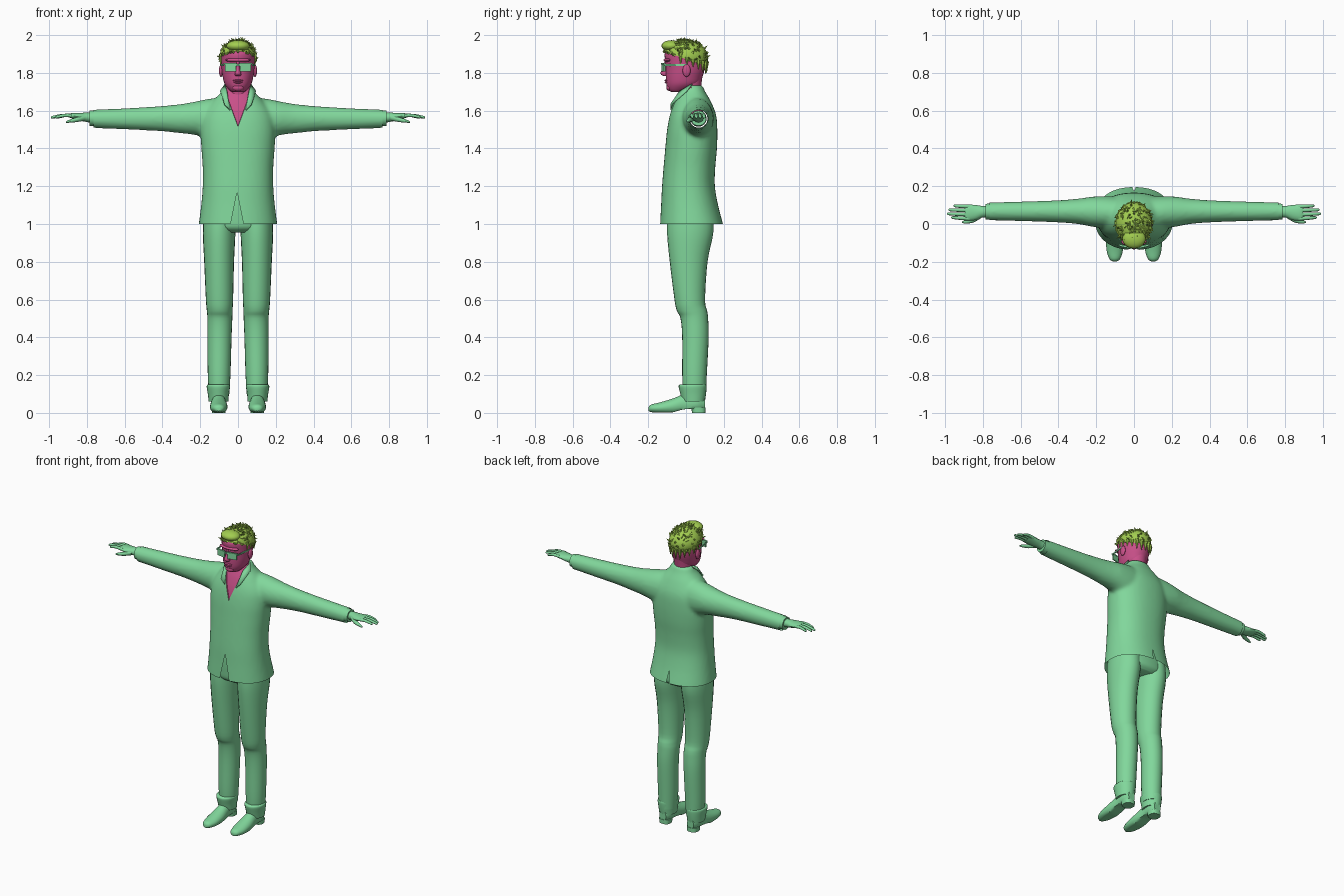
import bpy, bmesh, math, random
from mathutils import Vector, Matrix

if "Cube" in bpy.data.objects:
    bpy.data.objects.remove(bpy.data.objects["Cube"])

random.seed(4)


def material(name, rgb):
    m = bpy.data.materials.new(name)
    m.diffuse_color = (*rgb, 1)
    m.use_nodes = True
    m.node_tree.nodes["Principled BSDF"].inputs["Base Color"].default_value = m.diffuse_color
    return m


GREEN = material("suit green", (0.22, 0.68, 0.33))
PINK = material("skin pink", (0.58, 0.08, 0.25))
LIME = material("hair lime", (0.36, 0.61, 0.08))


def finish(name, bm, *mats):
    bmesh.ops.recalc_face_normals(bm, faces=bm.faces[:])
    me = bpy.data.meshes.new(name)
    bm.to_mesh(me)
    bm.free()
    ob = bpy.data.objects.new(name, me)
    for m in mats:
        me.materials.append(m)
    bpy.context.collection.objects.link(ob)
    return ob


def spline(rings, steps):
    # Catmull-Rom interpolation of the cross-section rows
    out = []
    for i in range(len(rings) - 1):
        p = [rings[max(0, min(len(rings) - 1, i + k))] for k in (-1, 0, 1, 2)]
        for s in range(steps):
            t = s / steps
            out.append([0.5 * (2 * b + (c - a) * t + (2 * a - 5 * b + 4 * c - d) * t * t
                               + (3 * b - a - 3 * c + d) * t ** 3)
                        for a, b, c, d in zip(*p)])
    return out + [list(rings[-1])]


def add_loft(bm, axis, rings, n=24, steps=4, power=2.0, side=1, floor=None):
    # row: position on axis, centre u, centre v, radius u, radius v
    loops = []
    for t, cu, cv, ru, rv in spline(rings, steps):
        loop = []
        for k in range(n):
            a = 2 * math.pi * k / n
            c, s = math.cos(a), math.sin(a)
            u = cu + max(ru, 0.001) * math.copysign(abs(c) ** (2 / power), c)
            v = cv + max(rv, 0.001) * math.copysign(abs(s) ** (2 / power), s)
            x, y, z = {"x": (t, u, v), "y": (u, t, v), "z": (u, v, t)}[axis]
            if floor:
                z = max(z, floor(y))
            loop.append(bm.verts.new((x * side, y, z)))
        loops.append(loop)
    for a, b in zip(loops, loops[1:]):
        for k in range(n):
            bm.faces.new((a[k], a[(k + 1) % n], b[(k + 1) % n], b[k]))
    bm.faces.new(loops[0][::-1])
    bm.faces.new(loops[-1])


def loft(name, axis, rings, mat, **kw):
    bm = bmesh.new()
    add_loft(bm, axis, rings, **kw)
    return finish(name, bm, mat)


def ball(name, centre, radii, mat):
    bm = bmesh.new()
    bmesh.ops.create_uvsphere(bm, u_segments=20, v_segments=12, radius=1,
                              matrix=Matrix.Translation(centre) @ Matrix.Diagonal((*radii, 1)))
    return finish(name, bm, mat)


def box(name, centre, size, mat, turn=0):
    bm = bmesh.new()
    bmesh.ops.create_cube(bm, size=1, matrix=Matrix.Translation(centre)
                          @ Matrix.Rotation(turn, 4, "Z") @ Matrix.Diagonal((*size, 1)))
    return finish(name, bm, mat)


def cut(bm, co, no, test=lambda c: True, **kw):
    faces = [f for f in bm.faces if test(f.calc_center_median())]
    geom = set(faces)
    for f in faces:
        geom.update(f.verts)
        geom.update(f.edges)
    bmesh.ops.bisect_plane(bm, geom=list(geom), plane_co=co, plane_no=no, **kw)


# jacket: body and sleeves fused into one skin
bm = bmesh.new()
add_loft(bm, "z", [(.96, 0, .032, .212, .172), (1.0, 0, .029, .208, .167), (1.1, 0, .019, .195, .151),
                   (1.2, 0, .013, .187, .14), (1.3, 0, .018, .187, .137), (1.4, 0, .027, .194, .137),
                   (1.5, 0, .033, .198, .133), (1.58, 0, .037, .185, .122), (1.65, 0, .035, .135, .096),
                   (1.70, 0, .033, .088, .069), (1.735, 0, .033, .07, .054)], n=40, power=2.25)
for s in (1, -1):
    add_loft(bm, "x", [(.08, .06, 1.55, .085, .12), (.15, .062, 1.556, .085, .108), (.22, .065, 1.56, .08, .09),
                       (.3, .067, 1.558, .067, .078), (.42, .067, 1.558, .058, .066),
                       (.6, .067, 1.557, .052, .056), (.8, .067, 1.557, .047, .047)], side=s)
bmesh.ops.recalc_face_normals(bm, faces=bm.faces[:])
jacket = finish("jacket", bm, GREEN, PINK)
mod = jacket.modifiers.new("fuse", "REMESH")
mod.mode = "VOXEL"
mod.voxel_size = 0.011
mod = jacket.modifiers.new("relax", "SMOOTH")
mod.iterations = 6
graph = bpy.context.evaluated_depsgraph_get()
bm = bmesh.new()
bm.from_mesh(bpy.data.meshes.new_from_object(jacket.evaluated_get(graph)))
bpy.data.objects.remove(jacket)
# open hem and sleeve ends
cut(bm, (0, 0, 1.0), (0, 0, 1), clear_inner=True)
for s in (1, -1):
    cut(bm, (.765 * s, 0, 0), (s, 0, 0), clear_outer=True)
    # neckline, front notch and back vent edges
    cut(bm, (0, 0, 1.515), (s, 0, -.37), lambda c: c.y < .03 and c.z > 1.5)
    cut(bm, (-.005, 0, 1.17), (s, 0, .2), lambda c: c.y < 0 and c.z < 1.19)
    cut(bm, (0, 0, 1.08), (s, 0, .12), lambda c: c.y > 0 and c.z < 1.1)
gone, skin = [], []
for f in bm.faces:
    c = f.calc_center_median()
    f.material_index = 0
    if c.y < 0 and abs(c.x + .005) < (1.17 - c.z) * .2:
        gone.append(f)
    elif c.y > 0 and abs(c.x) < (1.08 - c.z) * .12:
        gone.append(f)
    elif c.y < .03 and abs(c.x) < (c.z - 1.515) * .37:
        f.material_index = 1
        skin.append(f)
bmesh.ops.delete(bm, geom=gone, context="FACES")
bmesh.ops.inset_region(bm, faces=skin, thickness=.002, depth=-.006)
finish("jacket", bm, GREEN, PINK)

# trouser seat
loft("trouser_seat", "z", [(.955, 0, .03, .12, .09), (.98, 0, .025, .172, .118), (1.03, 0, .022, .182, .122),
                           (1.12, 0, .018, .175, .12), (1.22, 0, .018, .16, .11)], GREEN, n=32, power=2.3)

for s, tag in ((1, "left"), (-1, "right")):
    # trouser leg and turned cuff
    loft(tag + "_trouser_leg", "z", [(.1, .1, .045, .054, .06), (.2, .1, .045, .06, .065), (.4, .098, .05, .064, .07),
                                     (.5, .096, .044, .066, .073), (.54, .097, .032, .068, .08),
                                     (.6, .098, .02, .072, .081), (.8, .1, .014, .079, .1),
                                     (.95, .1, .022, .086, .122), (1.05, .098, .022, .083, .12)],
         GREEN, side=s)
    loft(tag + "_trouser_cuff", "z", [(.06, .103, .04, .052, .06), (.1, .104, .038, .056, .068),
                                      (.14, .104, .035, .062, .074), (.15, .104, .036, .056, .068)],
         GREEN, side=s)
    # shoe with heel
    loft(tag + "_shoe", "y", [(-.198, .102, .02, .01, .01), (-.185, .102, .024, .028, .02),
                              (-.14, .102, .026, .043, .029), (-.07, .102, .034, .046, .042),
                              (0, .102, .048, .038, .055), (.06, .102, .055, .04, .055),
                              (.1, .102, .05, .024, .035)], GREEN, side=s,
         floor=lambda y: .003 + .017 * max(0, min(1, (y + .07) / .06)))
    loft(tag + "_heel", "z", [(0, .102, .068, .036, .036), (.028, .102, .066, .038, .038)],
         GREEN, side=s, steps=1, power=2.6)
    # shirt cuff, palm, fingers and thumb
    loft(tag + "_shirt_cuff", "x", [(.72, .066, 1.558, .043, .043), (.787, .066, 1.56, .041, .04)],
         GREEN, side=s, steps=1)
    bm = bmesh.new()
    add_loft(bm, "x", [(.75, .065, 1.56, .032, .028), (.8, .065, 1.565, .03, .025), (.84, .061, 1.568, .04, .02),
                       (.88, .06, 1.573, .042, .014), (.895, .06, 1.574, .036, .009)], side=s, n=16)
    for y0, y1, tip in ((.028, .034, .968), (.05, .054, .99), (.072, .075, .982), (.092, .096, .955)):
        mid = (.87 + tip) / 2
        add_loft(bm, "x", [(.87, y0, 1.573, .0105, .01), (mid, (y0 + y1) / 2, 1.575, .0095, .009),
                           (tip - .008, y1, 1.566, .0075, .007), (tip, y1, 1.563, .003, .003)],
                 side=s, n=10, steps=3)
    add_loft(bm, "x", [(.81, .045, 1.562, .014, .015), (.85, .022, 1.553, .014, .013),
                       (.89, .012, 1.545, .01, .009), (.91, .01, 1.54, .004, .004)], side=s, n=10, steps=3)
    finish(tag + "_hand", bm, GREEN)
    # collar wing
    bm = bmesh.new()
    pts = [(.07, .03, 1.742), (.06, -.035, 1.705), (.04, -.083, 1.605), (.07, -.083, 1.635), (.096, .0, 1.705)]
    v = [bm.verts.new((x * s, y, z)) for x, y, z in pts]
    for f in ((0, 1, 4), (1, 3, 4), (1, 2, 3)):
        bm.faces.new([v[i] for i in f])
    wing = finish(tag + "_collar_wing", bm, GREEN)
    wing.modifiers.new("thickness", "SOLIDIFY").thickness = .008
    # ear, spectacle lens and temple
    ball(tag + "_ear", (.09 * s, .003, 1.812), (.011, .021, .033), PINK)
    box(tag + "_lens", (.04 * s, -.119, 1.828), (.06, .007, .04), GREEN, turn=.2 * s)
    box(tag + "_lens_rim", (.041 * s, -.12, 1.848), (.07, .011, .007), GREEN, turn=.2 * s)
    box(tag + "_temple", (.083 * s, -.055, 1.842), (.005, .12, .009), GREEN, turn=-.12 * s)
box("glasses_bridge", (0, -.126, 1.842), (.026, .008, .008), GREEN)

# neck, head and face
loft("neck", "z", [(1.58, 0, .03, .055, .06), (1.66, 0, .025, .055, .06), (1.72, 0, .02, .057, .06),
                   (1.8, 0, .02, .062, .07)], PINK)
loft("head", "z", [(1.698, 0, -.05, .028, .026), (1.71, 0, -.036, .046, .058), (1.74, 0, -.017, .07, .087),
                   (1.78, 0, -.01, .081, .097), (1.82, 0, -.004, .087, .103), (1.86, 0, -.004, .09, .106),
                   (1.9, 0, -.006, .09, .107), (1.92, 0, -.003, .079, .096), (1.945, 0, -.003, .058, .075),
                   (1.958, 0, -.003, .028, .035)], PINK, n=32)
loft("nose", "z", [(1.783, 0, -.108, .012, .01), (1.79, 0, -.114, .017, .017), (1.8, 0, -.115, .016, .02),
                   (1.825, 0, -.108, .01, .017), (1.86, 0, -.102, .008, .012)], PINK, n=16)
ball("brow", (0, -.094, 1.868), (.068, .025, .012), PINK)
ball("upper_lip", (0, -.104, 1.76), (.027, .011, .005), PINK)
ball("lower_lip", (0, -.102, 1.75), (.023, .011, .006), PINK)
ball("chin", (0, -.088, 1.722), (.03, .016, .018), PINK)

# hair cap, tilted down to the back
bm = bmesh.new()
bmesh.ops.create_uvsphere(bm, u_segments=36, v_segments=24, radius=1,
                          matrix=Matrix.Translation((0, -.004, 1.885)) @ Matrix.Diagonal((.098, .119, .088, 1)))
for v in bm.verts:
    v.co.x *= 1 + 1.4 * min(0, v.co.y)
cut(bm, (0, -.12, 1.915), (0, .33, .94), clear_inner=True)
roots = [(v.co.copy(), v.normal.copy()) for v in bm.verts]
# tousled locks over the cap
for co, no in random.sample(roots, 150):
    lean = Vector((random.uniform(-.6, .6), random.uniform(-.8, .2), random.uniform(.0, .3)))
    d = (no * .35 + lean).normalized()
    size = random.uniform(.016, .032)
    bmesh.ops.create_cone(bm, cap_ends=True, segments=5, radius1=.008, radius2=0, depth=size,
                          matrix=Matrix.Translation(co + d * size * .3) @ d.to_track_quat("Z", "Y").to_matrix().to_4x4())
# pointed strands hanging along the hairline
for k in range(13):
    a = math.radians(-15 + k * 17.5)
    y = .109 * math.sin(a)
    co = Vector((.091 * math.cos(a), y, 1.865 - .33 * y))
    size = random.uniform(.04, .075)
    bmesh.ops.create_cone(bm, cap_ends=True, segments=6, radius1=.013, radius2=.001, depth=size,
                          matrix=Matrix.Translation(co) @ Matrix.Rotation(math.pi, 4, "X"))
finish("hair", bm, LIME)
ball("quiff", (.0, -.078, 1.943), (.062, .052, .03), LIME)

# smooth shading with crisp edges kept
bpy.ops.object.select_all(action="SELECT")
bpy.context.view_layer.objects.active = bpy.data.objects["head"]
bpy.ops.object.shade_smooth_by_angle(angle=math.radians(40))
